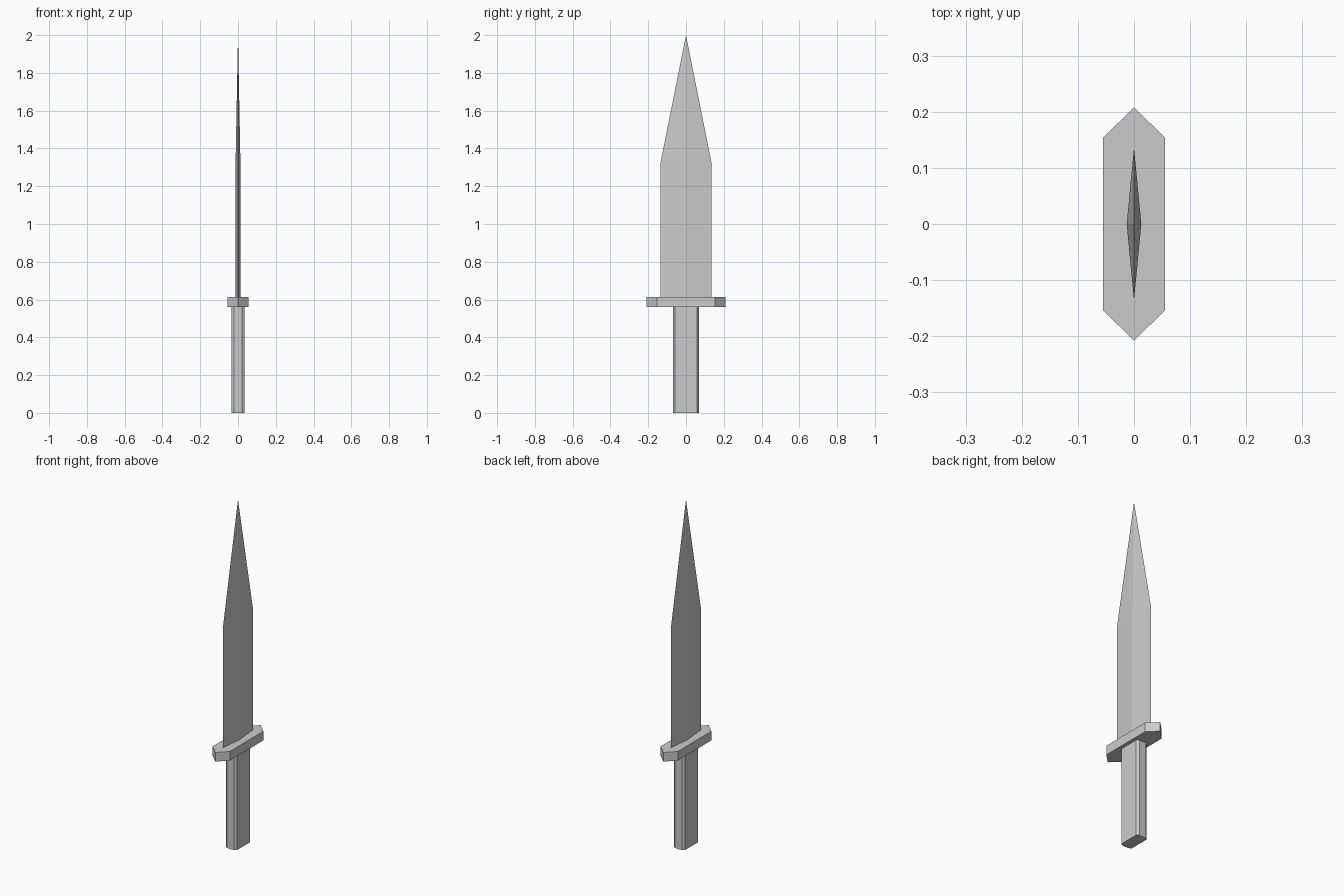
import bpy
import bmesh

cube = bpy.data.objects.get("Cube")
if cube:
    bpy.data.objects.remove(cube, do_unlink=True)

GREY = (0.6, 0.6, 0.6, 1.0)
steel = bpy.data.materials.new("plain grey")
steel.use_nodes = True
steel.diffuse_color = GREY
steel.node_tree.nodes["Principled BSDF"].inputs["Base Color"].default_value = GREY


def mirrored(quarter):
    """Complete a closed outline from its +x +y quarter, listed from x axis to y axis."""
    half = quarter + [(-x, y) for x, y in reversed(quarter)]
    full = half + [(-x, -y) for x, y in half]
    return list(dict.fromkeys((x + 0.0, y + 0.0) for x, y in full))


def prism(name, quarter, bottom, top, tip=None):
    """Extrude an outline from bottom to top, optionally tapering on to a point."""
    bm = bmesh.new()
    outline = mirrored(quarter)
    low, high = ([bm.verts.new((x, y, z)) for x, y in outline] for z in (bottom, top))
    apex = bm.verts.new((0, 0, tip)) if tip else None
    bm.faces.new(low[::-1])
    for i in range(len(outline)):
        j = (i + 1) % len(outline)
        bm.faces.new((low[i], low[j], high[j], high[i]))
        if apex:
            bm.faces.new((high[i], high[j], apex))
    if not apex:
        bm.faces.new(high)
    bmesh.ops.recalc_face_normals(bm, faces=bm.faces)
    mesh = bpy.data.meshes.new(name)
    bm.to_mesh(mesh)
    bm.free()
    mesh.materials.append(steel)
    obj = bpy.data.objects.new(name, mesh)
    bpy.context.collection.objects.link(obj)
    return obj


# Grip with chamfered corners
prism("handle", [(0.035, 0.058), (0.022, 0.068)], 0, 0.56)
# Crossguard with pointed ends
prism("guard", [(0.055, 0.154), (0, 0.208)], 0.56, 0.613)
# Diamond-section blade tapering to its point
prism("blade", [(0.013, 0), (0, 0.136)], 0.613, 1.32, tip=2.0)
